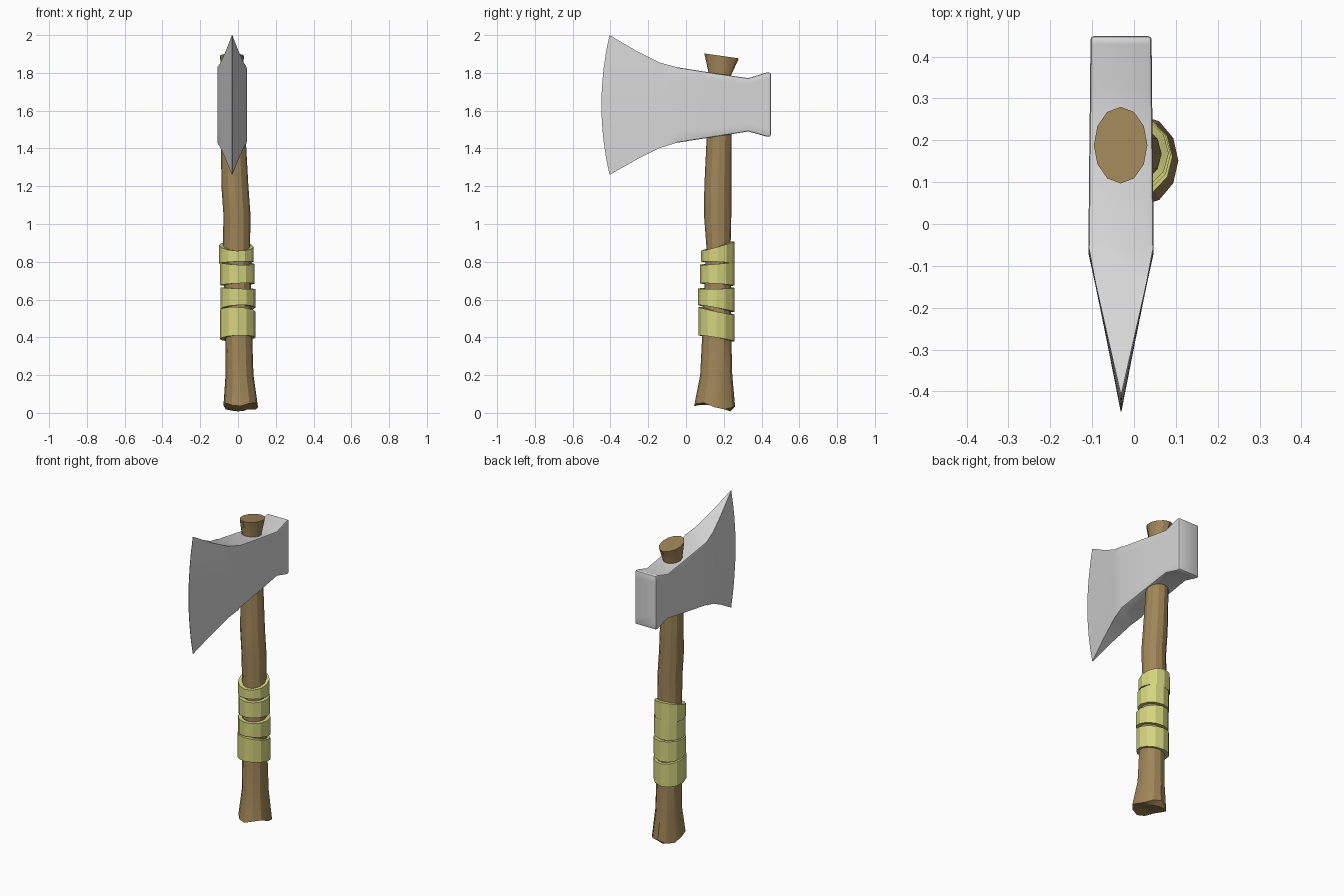
import bpy, bmesh, math

cube = bpy.data.objects.get("Cube")
if cube:
    bpy.data.objects.remove(cube)


def material(name, color):
    m = bpy.data.materials.new(name)
    m.use_nodes = True
    m.diffuse_color = (*color, 1)
    bsdf = next(n for n in m.node_tree.nodes if n.type == 'BSDF_PRINCIPLED')
    bsdf.inputs["Base Color"].default_value = (*color, 1)
    return m


wood = material("brown wood", (0.35, 0.235, 0.098))
steel = material("pale steel", (0.68, 0.68, 0.68))
cloth = material("yellow cloth", (0.66, 0.66, 0.215))


def finish(bm, name, mat, angle):
    bmesh.ops.recalc_face_normals(bm, faces=bm.faces)
    mesh = bpy.data.meshes.new(name)
    bm.to_mesh(mesh)
    bm.free()
    obj = bpy.data.objects.new(name, mesh)
    bpy.context.collection.objects.link(obj)
    mesh.materials.append(mat)
    bpy.ops.object.select_all(action='DESELECT')
    obj.select_set(True)
    bpy.context.view_layer.objects.active = obj
    bpy.ops.object.shade_smooth_by_angle(angle=math.radians(angle))
    return obj


def ring(bm, x0, x1, y0, y1, height, sides=12):
    """Oval of vertices inside the given limits; height(c, s) gives z."""
    verts = []
    for i in range(sides):
        a = 2 * math.pi * i / sides
        c, s = math.cos(a), math.sin(a)
        verts.append(bm.verts.new(((x0 + x1) / 2 + c * (x1 - x0) / 2,
                                   (y0 + y1) / 2 + s * (y1 - y0) / 2, height(c, s))))
    return verts


def bridge(bm, a, b):
    n = len(a)
    for i in range(n):
        j = (i + 1) % n
        bm.faces.new((a[i], a[j], b[j], b[i]))


# Handle: slightly crooked oval sections, flared at both ends
sections = [  # z, x limits, y limits, tilt
    (0.20, -0.066, 0.082, 0.075, 0.245, 0),
    (0.40, -0.067, 0.075, 0.085, 0.240, 0),
    (0.88, -0.080, 0.064, 0.108, 0.236, 0),
    (1.05, -0.077, 0.066, 0.095, 0.240, 0),
    (1.20, -0.088, 0.055, 0.097, 0.240, 0),
    (1.47, -0.090, 0.040, 0.110, 0.241, 0),
    (1.78, -0.085, 0.022, 0.124, 0.235, 0),
    (1.89, -0.096, 0.032, 0.097, 0.280, -0.013),
]
bm = bmesh.new()
# Knobbly foot with a scalloped rim and a recessed underside
tip = ring(bm, -0.055, 0.060, 0.100, 0.235, lambda c, s: 0.03 - 0.022 * s)
rim = ring(bm, -0.077, 0.106, 0.043, 0.260,
           lambda c, s: 0.035 - 0.012 * s + 0.012 * math.cos(3 * math.atan2(s, c) + 2))
bm.faces.new(tip)
bridge(bm, tip, rim)
last = rim
for z, x0, x1, y0, y1, tilt in sections:
    new = ring(bm, x0, x1, y0, y1, lambda c, s: z + tilt * s)
    bridge(bm, last, new)
    last = new
bm.faces.new(last)
finish(bm, "handle", wood, 28)

# Grip wrapping: four tilted bands of cloth
bands = [  # bottom z, top z, bottom tilt, top tilt, x limits, y limits
    (0.395, 0.540, -0.016, -0.020, -0.096, 0.092, 0.067, 0.258),
    (0.553, 0.660, -0.018, 0.002, -0.092, 0.092, 0.064, 0.258),
    (0.680, 0.792, -0.006, 0.008, -0.094, 0.088, 0.074, 0.258),
    (0.796, 0.883, -0.005, 0.025, -0.100, 0.083, 0.080, 0.258),
]
for n, (z0, z1, t0, t1, x0, x1, y0, y1) in enumerate(bands):
    bm = bmesh.new()
    low = lambda c, s: z0 + t0 * s + 0.004 * c
    high = lambda c, s: z1 + t1 * s - 0.004 * c
    d = 0.024
    loops = [ring(bm, x0 + d, x1 - d, y0 + d, y1 - d, low), ring(bm, x0, x1, y0, y1, low),
             ring(bm, x0, x1, y0, y1, high), ring(bm, x0 + d, x1 - d, y0 + d, y1 - d, high)]
    for i in range(4):
        bridge(bm, loops[i], loops[(i + 1) % 4])
    finish(bm, f"grip_band_{n + 1}", cloth, 28)

# Axe head: columns from cutting edge to poll
columns = [  # y, bottom z, top z, half width, forward bow at mid height
    (-0.405, 1.260, 2.000, 0.001, 0.043),
    (-0.260, 1.342, 1.915, 0.034, 0.020),
    (-0.140, 1.402, 1.855, 0.061, 0.008),
    (-0.050, 1.430, 1.830, 0.078, 0.020),
    (0.160, 1.463, 1.797, 0.076, 0),
    (0.330, 1.490, 1.772, 0.074, 0),
    (0.430, 1.462, 1.803, 0.073, 0),
    (0.449, 1.464, 1.801, 0.073, 0),
]
ROWS = 8
MID_X = -0.031
bm = bmesh.new()
last = None
for y, z0, z1, w, bow in columns:
    loop = []
    for side in (-1, 1):
        for k in range(ROWS + 1):
            t = k / ROWS if side < 0 else 1 - k / ROWS
            bulge = 1 - (2 * t - 1) ** 2
            loop.append(bm.verts.new((MID_X + side * w, y - bow * bulge, z0 + (z1 - z0) * t)))
    if last:
        bridge(bm, last, loop)
    else:
        first = loop
    last = loop
# Close the cutting edge strip and the poll
for k in range(ROWS):
    m = 2 * ROWS + 1 - k
    bm.faces.new((first[k], first[k + 1], first[m - 1], first[m]))
bm.faces.new(last)
bmesh.ops.recalc_face_normals(bm, faces=bm.faces)
# Soften the hard edges behind the blade wedge
hard = [e for e in bm.edges if len(e.link_faces) == 2
        and e.calc_face_angle() > math.radians(50)
        and all(v.co.y > -0.08 for v in e.verts)]
bmesh.ops.bevel(bm, geom=hard, offset=0.008, segments=2, profile=0.5, affect='EDGES')
finish(bm, "axe_head", steel, 35)
